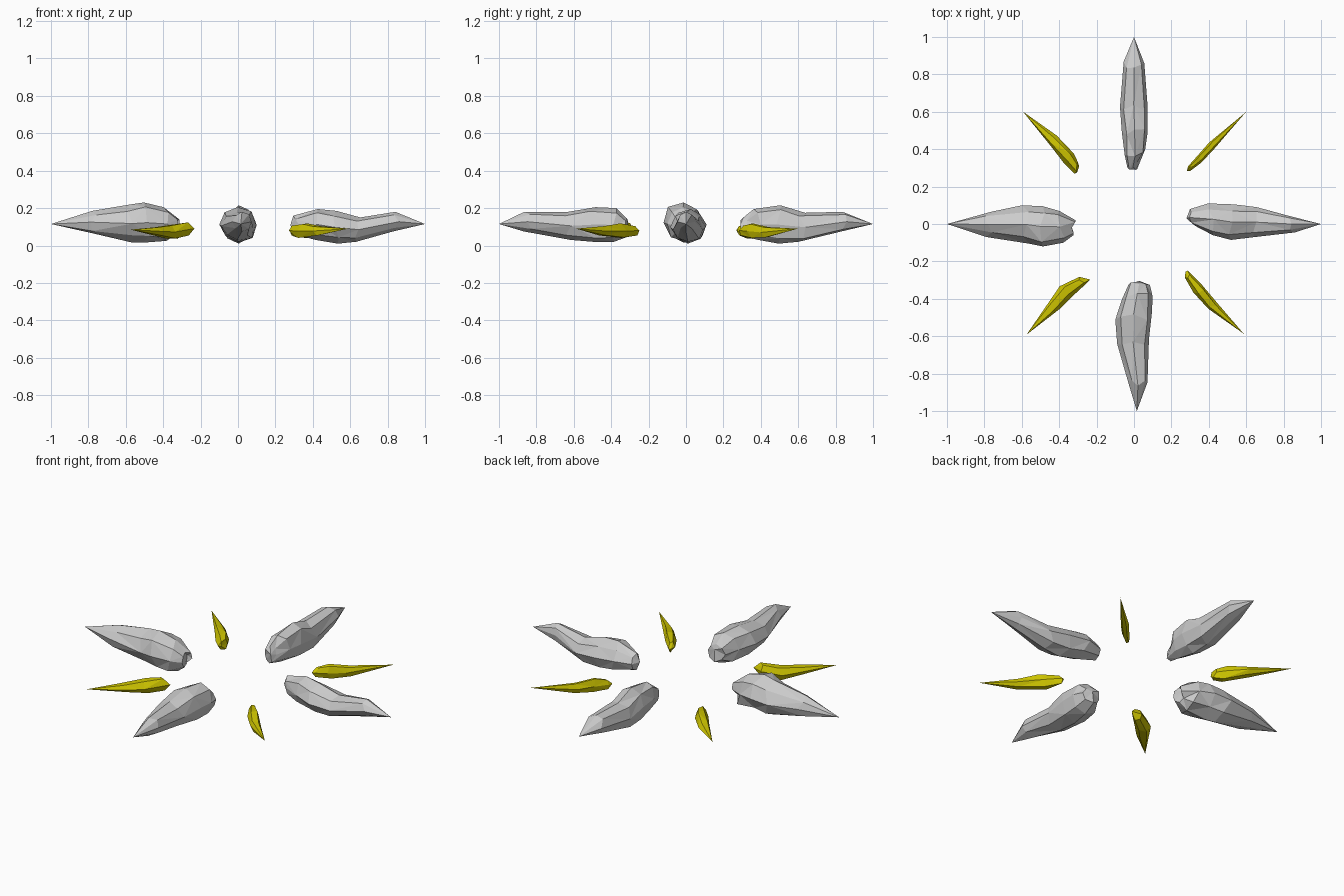
import bpy, bmesh, math, random
from mathutils import Vector

random.seed(4)
yellow = bpy.data.materials.new("yellow")
yellow.diffuse_color = (0.62, 0.56, 0.0, 1)


def shard(name, angle, base, rings, tip, material=None, sides=8):
    """Faceted spike lofted outward. base/tip: (r, v, z);
    rings: (r, v_min, v_max, z_min, z_max), v is sideways to the spoke."""
    a = math.radians(angle)
    u = Vector((math.cos(a), math.sin(a), 0))
    v = Vector((-math.sin(a), math.cos(a), 0))
    bm = bmesh.new()

    def vert(r, s, z):
        return bm.verts.new(u * r + v * s + Vector((0, 0, z)))

    loops = []
    for r, v0, v1, z0, z1 in rings:
        loop = []
        for i in range(sides):
            t = math.tau * i / sides
            # chipped look: diagonal corners vary, extremes stay put
            k = random.uniform(0.85, 1.12) if i % 2 else 1.0
            dr = random.uniform(-0.02, 0.02)
            loop.append(vert(r + dr, (v0 + v1) / 2 + (v1 - v0) / 2 * k * math.cos(t),
                             (z0 + z1) / 2 + (z1 - z0) / 2 * k * math.sin(t)))
        loops.append(loop)
    start, end = vert(*base), vert(*tip)
    for i in range(sides):
        j = (i + 1) % sides
        bm.faces.new((start, loops[0][j], loops[0][i]))
        bm.faces.new((end, loops[-1][i], loops[-1][j]))
        for n, (p, q) in enumerate(zip(loops, loops[1:])):
            if (i + n) % 2:
                bm.faces.new((p[i], p[j], q[j]))
                bm.faces.new((p[i], q[j], q[i]))
            else:
                bm.faces.new((p[i], p[j], q[i]))
                bm.faces.new((p[j], q[j], q[i]))
    bmesh.ops.recalc_face_normals(bm, faces=bm.faces)
    mesh = bpy.data.meshes.new(name)
    bm.to_mesh(mesh)
    bm.free()
    obj = bpy.data.objects.new(name, mesh)
    bpy.context.collection.objects.link(obj)
    if material:
        mesh.materials.append(material)


# Large grey shards on the four main directions
shard("large_shard_right", 0, (0.28, 0.03, 0.11), [
    (0.31, -0.01, 0.08, 0.06, 0.16), (0.41, -0.06, 0.11, 0.03, 0.195),
    (0.52, -0.085, 0.105, 0.01, 0.185), (0.64, -0.07, 0.09, 0.02, 0.15),
    (0.84, -0.045, 0.045, 0.075, 0.18)], (1.0, 0.0, 0.115))
shard("large_shard_left", 180, (0.34, -0.01, 0.12), [
    (0.33, -0.02, 0.06, 0.06, 0.15), (0.39, -0.07, 0.1, 0.025, 0.205),
    (0.49, -0.095, 0.12, 0.015, 0.23), (0.58, -0.1, 0.105, 0.015, 0.22),
    (0.78, -0.065, 0.07, 0.065, 0.185)], (1.0, 0.0, 0.115))
shard("large_shard_back", 90, (0.29, -0.01, 0.11), [
    (0.31, -0.025, 0.035, 0.05, 0.15), (0.38, -0.06, 0.05, 0.03, 0.195),
    (0.49, -0.072, 0.065, 0.01, 0.215), (0.62, -0.072, 0.075, 0.02, 0.175),
    (0.85, -0.055, 0.055, 0.075, 0.18)], (1.0, 0.0, 0.115))
shard("large_shard_front", 270, (0.31, 0.03, 0.12), [
    (0.31, -0.03, 0.085, 0.05, 0.15), (0.39, -0.065, 0.1, 0.02, 0.2),
    (0.5, -0.1, 0.095, 0.02, 0.205), (0.63, -0.09, 0.08, 0.03, 0.18),
    (0.85, -0.03, 0.072, 0.075, 0.18)], (1.0, 0.015, 0.115))

# Small yellow shards on the diagonals
shard("small_shard_back_right", 45, (0.40, 0.0, 0.08), [
    (0.43, -0.012, 0.014, 0.05, 0.11), (0.49, -0.022, 0.018, 0.035, 0.12),
    (0.60, -0.02, 0.024, 0.04, 0.1)], (0.845, 0.0, 0.09), yellow, 6)
shard("small_shard_back_left", 135, (0.41, 0.02, 0.08), [
    (0.43, -0.025, 0.035, 0.05, 0.11), (0.49, -0.043, 0.035, 0.03, 0.12),
    (0.61, -0.04, 0.022, 0.05, 0.105)], (0.845, -0.005, 0.09), yellow, 6)
shard("small_shard_front_left", 225, (0.375, 0.045, 0.09), [
    (0.40, -0.01, 0.045, 0.05, 0.125), (0.50, -0.045, 0.04, 0.03, 0.115),
    (0.61, -0.03, 0.04, 0.05, 0.1)], (0.825, 0.012, 0.085), yellow, 6)
shard("small_shard_front_right", 315, (0.375, 0.015, 0.08), [
    (0.40, -0.01, 0.028, 0.05, 0.11), (0.49, -0.034, 0.028, 0.035, 0.12),
    (0.61, -0.042, 0.015, 0.05, 0.105)], (0.83, 0.0, 0.09), yellow, 6)
